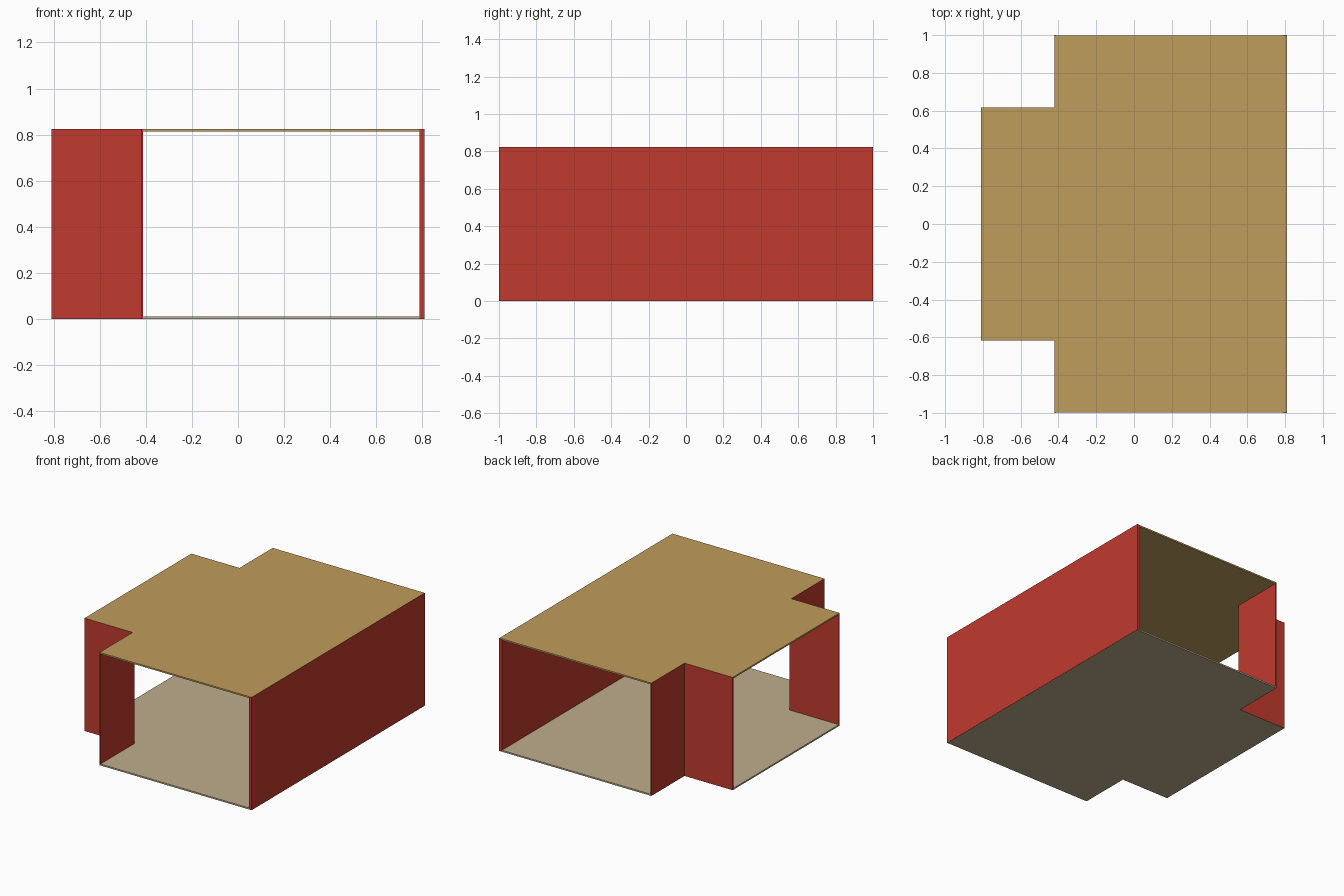
import bpy, bmesh

if "Cube" in bpy.data.objects:
    bpy.data.objects.remove(bpy.data.objects["Cube"])

# Main dimensions of the T-shaped corridor piece
X, Y, H = 0.81, 1.0, 0.825      # half width, half length, height
NX, NY = -0.42, 0.617           # inner corner of the notches
THIN, THICK, SLAB = 0.008, 0.022, 0.011
E = 0.001                       # tiny inset to avoid overlapping faces


def material(name, rgb):
    m = bpy.data.materials.new(name)
    lin = [(c / 255 / 12.92) if c < 11 else ((c / 255 + 0.055) / 1.055) ** 2.4 for c in rgb]
    m.diffuse_color = (*lin, 1)
    m.use_nodes = True
    m.node_tree.nodes["Principled BSDF"].inputs["Base Color"].default_value = m.diffuse_color
    return m


red = material("wall red", (192, 58, 46))
tan = material("ceiling tan", (192, 157, 93))
stone = material("floor beige", (191, 174, 141))


def prism(name, outline, z0, z1, mat):
    """Extrude a flat outline upward from z0 to z1."""
    bm = bmesh.new()
    face = bm.faces.new([bm.verts.new((x, y, z0)) for x, y in outline])
    top = bmesh.ops.extrude_face_region(bm, geom=[face])["geom"]
    bmesh.ops.translate(bm, vec=(0, 0, z1 - z0),
                        verts=[g for g in top if isinstance(g, bmesh.types.BMVert)])
    bmesh.ops.recalc_face_normals(bm, faces=bm.faces[:])
    me = bpy.data.meshes.new(name)
    bm.to_mesh(me)
    bm.free()
    me.materials.append(mat)
    ob = bpy.data.objects.new(name, me)
    bpy.context.collection.objects.link(ob)
    return ob


# T-shaped floor and ceiling slabs
half = [(X - E, Y - E), (NX + E, Y - E), (NX + E, NY - E), (-X + E, NY - E)]
tee = half + [(x, -y) for x, y in reversed(half)]
prism("floor", tee, 0, SLAB, stone)
prism("ceiling", tee, H - SLAB, H, tan)

# Long straight wall on the right
prism("long_wall", [(X - THICK, -Y), (X, -Y), (X, Y), (X - THICK, Y)], E / 2, H - E / 2, red)

# L-shaped corner walls around the two notches
corner = [(NX, Y), (NX, NY), (-X, NY), (-X, NY - THIN), (NX + THIN, NY - THIN), (NX + THIN, Y)]
for side, s in (("back", 1), ("front", -1)):
    prism(side + "_corner_wall", [(x, s * y) for x, y in corner], E / 2, H - E / 2, red)
